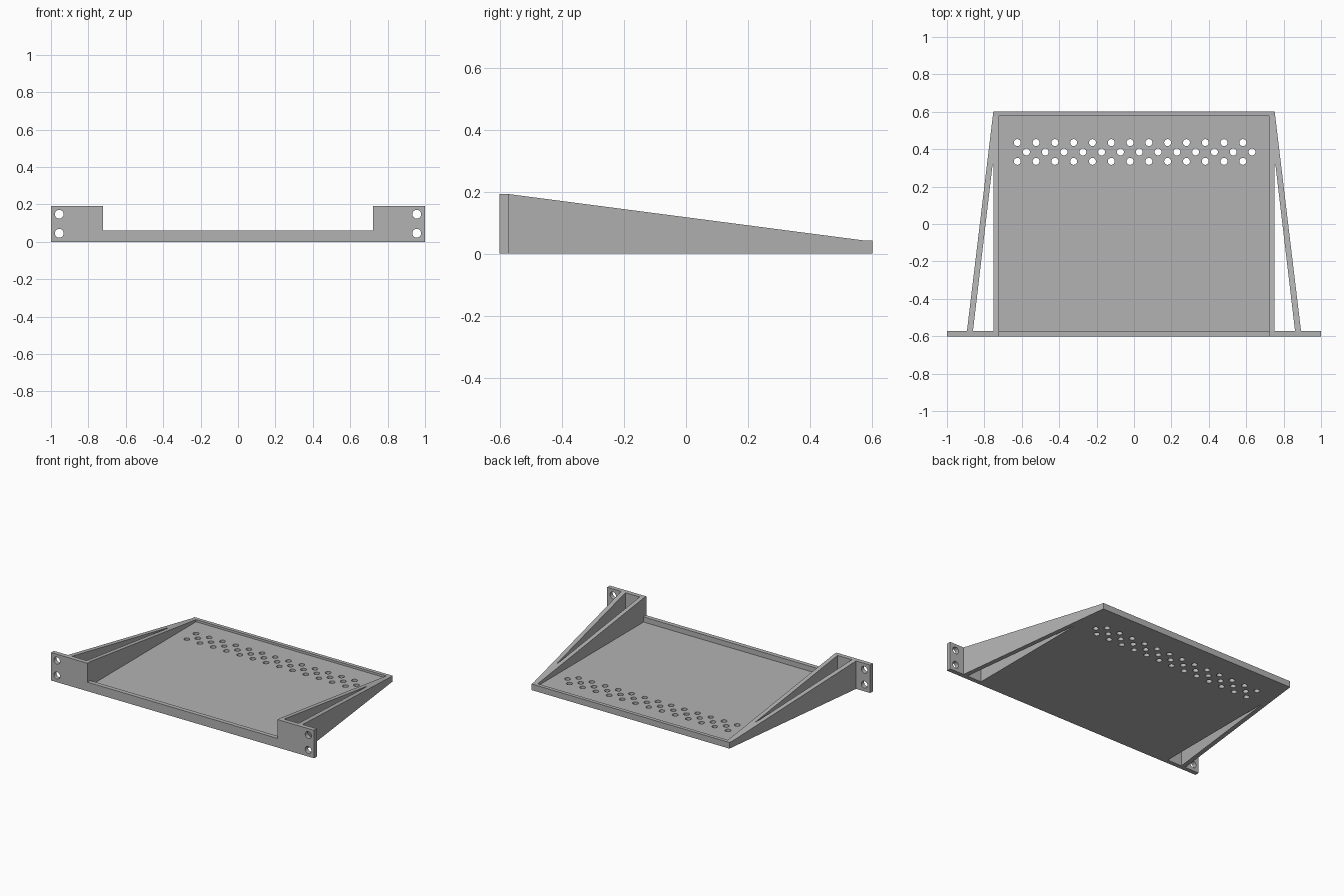
import bpy, bmesh, math
from mathutils import Matrix, Vector

cube = bpy.data.objects.get("Cube")
if cube:
    bpy.data.objects.remove(cube, do_unlink=True)

grey = bpy.data.materials.new("plain grey")
grey.use_nodes = True
GREY = (0.45, 0.45, 0.45, 1)
grey.diffuse_color = GREY
grey.node_tree.nodes["Principled BSDF"].inputs["Base Color"].default_value = GREY

# Main dimensions
FRONT, BACK = -0.602, 0.602
FRONT_IN, BACK_IN = -0.572, 0.577      # inner faces of front panel and back lip
WALL_IN, WALL_OUT = 0.723, 0.752       # side wall faces
TALL, LOW, LIP, FLOOR = 0.192, 0.042, 0.062, 0.027


def make_object(name, bm):
    bmesh.ops.recalc_face_normals(bm, faces=bm.faces[:])
    mesh = bpy.data.meshes.new(name)
    bm.to_mesh(mesh)
    bm.free()
    mesh.materials.append(grey)
    obj = bpy.data.objects.new(name, mesh)
    bpy.context.collection.objects.link(obj)
    return obj


def prism(name, bottom, top):
    """Solid between two matching outlines."""
    bm = bmesh.new()
    lower = [bm.verts.new(p) for p in bottom]
    upper = [bm.verts.new(p) for p in top]
    bm.faces.new(lower)
    bm.faces.new(upper)
    for i in range(len(lower)):
        j = (i + 1) % len(lower)
        bm.faces.new((lower[i], lower[j], upper[j], upper[i]))
    return make_object(name, bm)


def plan_prism(name, plan, height):
    return prism(name, [(x, y, 0) for x, y in plan],
                 [(x, y, height(y)) for x, y in plan])


def drill(obj, centres, radius, depth, rotation=Matrix()):
    """Cut round through-holes at the given centres."""
    bm = bmesh.new()
    for c in centres:
        bmesh.ops.create_cone(bm, cap_ends=True, segments=32, radius1=radius,
                              radius2=radius, depth=depth,
                              matrix=Matrix.Translation(Vector(c)) @ rotation)
    cutter = make_object("hole_cutter", bm)
    cutter.hide_render = True
    mod = obj.modifiers.new("holes", 'BOOLEAN')
    mod.operation = 'DIFFERENCE'
    mod.solver = 'EXACT'
    mod.object = cutter
    bpy.ops.object.select_all(action='DESELECT')
    bpy.context.view_layer.objects.active = obj
    obj.select_set(True)
    bpy.ops.object.modifier_apply(modifier=mod.name)
    bpy.data.objects.remove(cutter, do_unlink=True)
    bpy.ops.object.shade_smooth_by_angle(angle=math.radians(30))


def slope(y):
    return TALL + (LOW - TALL) * (y - FRONT_IN) / (BACK_IN - FRONT_IN)


# Front panel with low lip and two mounting ears
half = [(WALL_IN, LIP), (WALL_IN, TALL), (1, TALL), (1, 0)]
profile = half + [(-x, z) for x, z in reversed(half)]
panel = prism("front_panel", [(x, FRONT, z) for x, z in profile],
              [(x, FRONT_IN, z) for x, z in profile])
drill(panel, [(s * 0.956, FRONT, z) for s in (-1, 1) for z in (0.046, 0.148)],
      0.0235, 0.2, Matrix.Rotation(math.pi / 2, 4, 'X'))

# Tray floor with three staggered rows of vent holes
floor_plan = [(-WALL_IN, FRONT_IN), (WALL_IN, FRONT_IN),
              (WALL_IN, BACK_IN), (-WALL_IN, BACK_IN)]
floor = plan_prism("tray_floor", floor_plan, lambda y: FLOOR)
vents = [(start + 0.1005 * i, y, 0)
         for y, start in ((0.435, -0.624), (0.385, -0.575), (0.335, -0.624))
         for i in range(13)]
drill(floor, vents, 0.0185, 0.2)

# Sloping side walls, each joined to a splayed brace with an open gap
BRACE_BACK = 0.755
for side, s in (("left", 1), ("right", -1)):
    plan = [(WALL_IN, FRONT_IN), (WALL_OUT, FRONT_IN), (WALL_OUT, 0.318),
            (0.756, 0.318), (0.861, FRONT_IN), (0.893, FRONT_IN),
            (BRACE_BACK, BACK_IN), (WALL_IN, BACK_IN)]
    plan_prism(side + "_wall_and_brace", [(s * x, y) for x, y in plan], slope)

# Back lip
plan_prism("back_lip", [(-BRACE_BACK, BACK_IN), (BRACE_BACK, BACK_IN),
                        (WALL_OUT, BACK), (-WALL_OUT, BACK)], lambda y: LOW)
